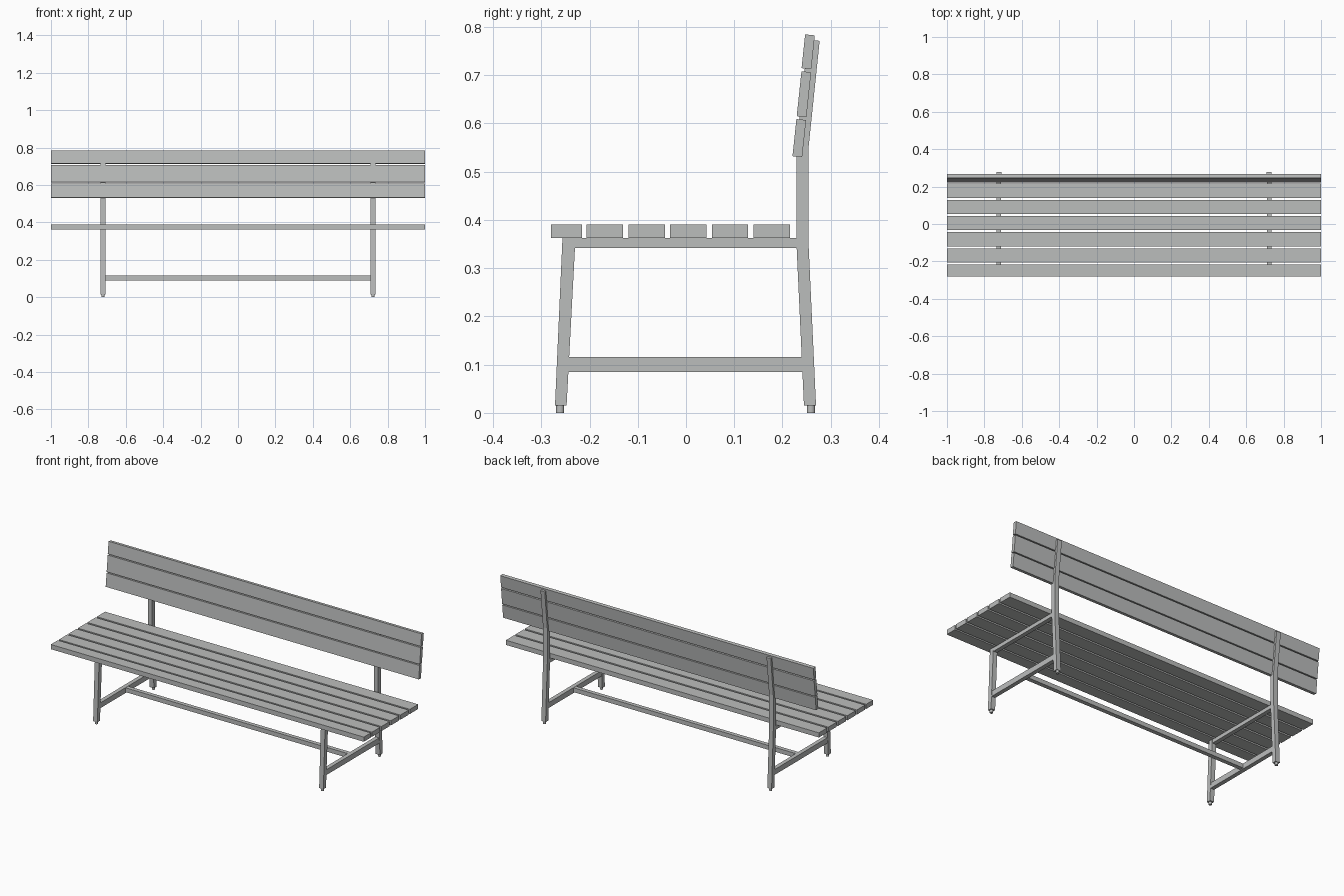
import bpy, bmesh

if "Cube" in bpy.data.objects:
    bpy.data.objects.remove(bpy.data.objects["Cube"])

def material(name, c):
    m = bpy.data.materials.new(name)
    m.diffuse_color = (*c, 1)
    m.use_nodes = True
    m.node_tree.nodes["Principled BSDF"].inputs["Base Color"].default_value = m.diffuse_color
    return m

GREY = material("light grey", (0.5, 0.51, 0.505))

def prism(name, profile, x0, x1):
    """Extrude a closed (y, z) outline from x0 to x1."""
    bm = bmesh.new()
    face = bm.faces.new([bm.verts.new((x0, y, z)) for y, z in profile])
    ext = bmesh.ops.extrude_face_region(bm, geom=[face])["geom"]
    verts = [v for v in ext if isinstance(v, bmesh.types.BMVert)]
    bmesh.ops.translate(bm, verts=verts, vec=(x1 - x0, 0, 0))
    bmesh.ops.recalc_face_normals(bm, faces=bm.faces)
    me = bpy.data.meshes.new(name)
    bm.to_mesh(me)
    bm.free()
    me.materials.append(GREY)
    ob = bpy.data.objects.new(name, me)
    bpy.context.collection.objects.link(ob)
    return ob

def box(name, x0, x1, y0, y1, z0, z1):
    return prism(name, [(y0, z0), (y1, z0), (y1, z1), (y0, z1)], x0, x1)

# Seat slats: a narrower one in front, then five equal ones
box("seat_slat_front", -1, 1, -0.28, -0.216, 0.363, 0.39)
for i in range(5):
    y = -0.206 + i * 0.0865
    box(f"seat_slat_{i + 1}", -1, 1, y, y + 0.0755, 0.363, 0.39)

# Backrest slats, leaning back: (front bottom y, z, height)
LEAN = 0.106
for i, (y, z, h) in enumerate([(0.2207, 0.532, 0.077), (0.2295, 0.615, 0.093),
                               (0.2395, 0.7145, 0.07)]):
    d, t = LEAN * h, 0.02
    drop = t * LEAN
    prism(f"back_slat_{i + 1}", [(y, z), (y + t, z - drop),
                                 (y + t + d, z + h - drop), (y + d, z + h)], -1, 1)

# Two end frames
LEG_X, HALF = 0.722, 0.0135
for side, s in (("left", -1), ("right", 1)):
    cx = s * LEG_X
    x0, x1 = cx - HALF, cx + HALF
    prism(f"front_leg_{side}", [(-0.2715, 0.015), (-0.2475, 0.015),
                                (-0.229, 0.363), (-0.256, 0.363)], x0, x1)
    # Rear leg bends at the seat and again below the backrest
    prism(f"back_leg_{side}", [(0.2445, 0.015), (0.2695, 0.015), (0.254, 0.35),
                               (0.254, 0.55), (0.277, 0.771), (0.2525, 0.774),
                               (0.229, 0.55), (0.229, 0.35)], x0, x1)
    box(f"seat_rail_{side}", cx - 0.012, cx + 0.012, -0.232, 0.231, 0.342, 0.363)
    box(f"lower_rail_{side}", cx - 0.012, cx + 0.012, -0.245, 0.245, 0.085, 0.116)
    # Small round feet
    for end, y in (("front", -0.261), ("back", 0.259)):
        bpy.ops.mesh.primitive_cylinder_add(vertices=16, radius=0.0085, depth=0.016,
                                            location=(cx, y, 0.008))
        foot = bpy.context.object
        foot.name = f"{end}_foot_{side}"
        foot.data.materials.append(GREY)
        bpy.ops.object.shade_smooth_by_angle()

# Long stretcher joining the two lower rails
box("stretcher", -LEG_X + 0.01, LEG_X - 0.01, -0.012, 0.012, 0.09, 0.115)
